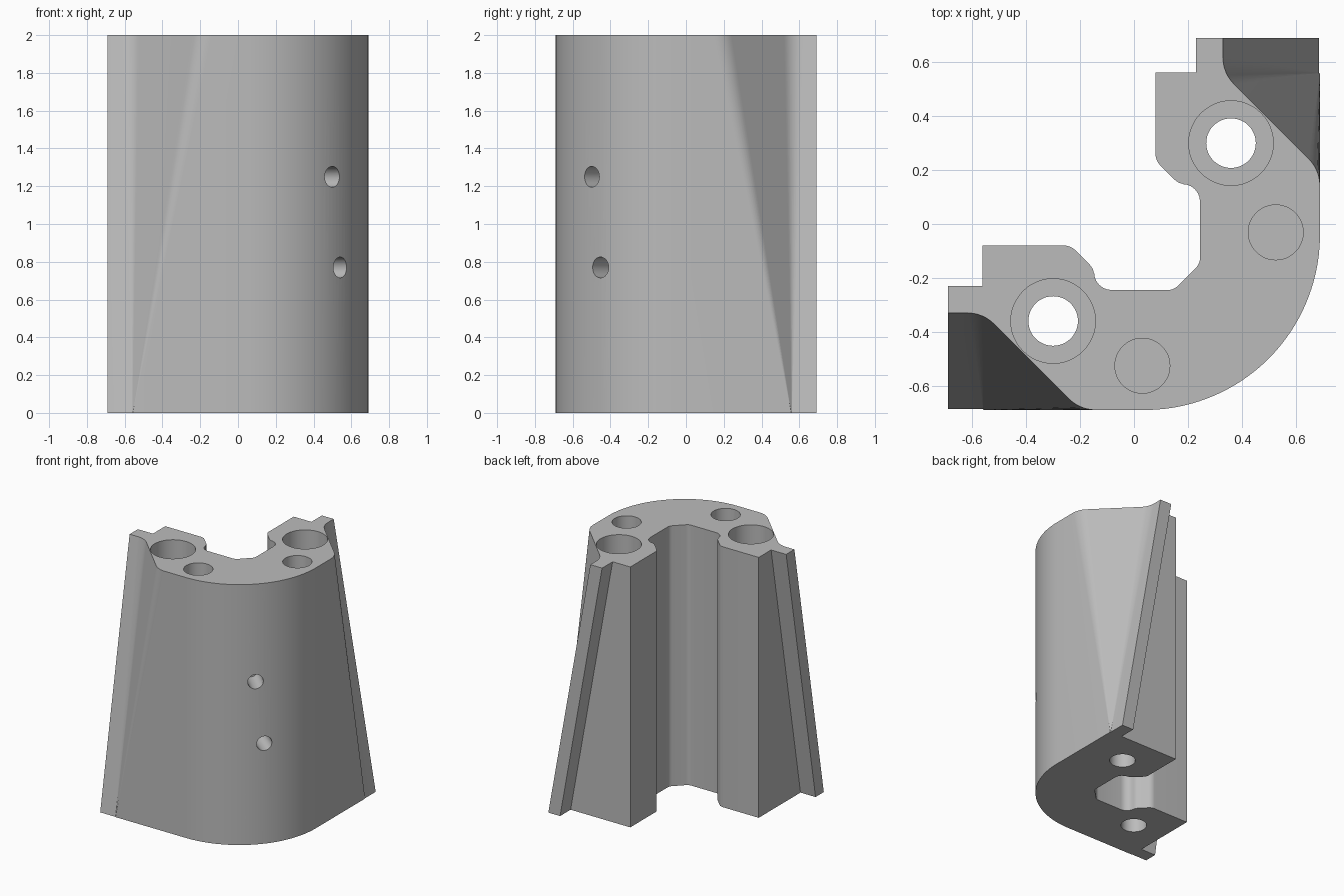
import bpy, bmesh, math
from mathutils import Vector, Matrix

cube = bpy.data.objects.get("Cube")
if cube:
    bpy.data.objects.remove(cube, do_unlink=True)

HEIGHT, EDGE = 2.0, 0.69
FIN_TOP, FIN_WIDTH = 0.33, 0.10

grey = bpy.data.materials.new("plain grey")
grey.use_nodes = True
colour = (0.5, 0.5, 0.5, 1)
grey.diffuse_color = colour
grey.node_tree.nodes["Principled BSDF"].inputs["Base Color"].default_value = colour


def rounded(points, radii, steps=6):
    """Round the corners of an open path with tangent arcs."""
    out = []
    for i, (p, r) in enumerate(zip(points, radii)):
        p = Vector(p)
        if not r:
            out.append(p)
            continue
        a = (Vector(points[i - 1]) - p).normalized()
        b = (Vector(points[i + 1]) - p).normalized()
        half = a.angle(b) / 2
        centre = p + (a + b).normalized() * (r / math.sin(half))
        start, end = p + a * r / math.tan(half), p + b * r / math.tan(half)
        u, v = start - centre, end - centre
        sweep = u.angle(v)
        for k in range(steps + 1):
            t = k / steps
            out.append(centre + (u * math.sin((1 - t) * sweep)
                                 + v * math.sin(t * sweep)) / math.sin(sweep))
    return out


def half_outline(fin):
    """Half of the section, from the outer arc around the fin to the channel."""
    t = (EDGE - fin) / (EDGE - FIN_TOP)
    c, radius = 0.04, EDGE - 0.04
    arc = [Vector((c + radius * math.cos(a), -c + radius * math.sin(a)))
           for a in [math.radians(-45 + 45 * k / 20) for k in range(21)]]
    pocket = rounded([(EDGE, -c), (EDGE, 0.56 - (EDGE - fin)),
                      (fin, 0.56), (fin, EDGE)], [0, 0.14 * t, 0.14 * t, 0])[1:]
    inner = rounded([(fin - FIN_WIDTH, EDGE), (fin - FIN_WIDTH, 0.562),
                     (0.08, 0.562), (0.08, 0.235), (0.167, 0.148),
                     (0.245, 0.148), (0.245, -0.147), (0.196, -0.196)],
                    [0, 0, 0, 0.06, 0.06, 0.065, 0.05, 0])
    return arc + pocket + inner


def section(fin):
    half = half_outline(fin)
    mirrored = [Vector((-p.y, -p.x)) for p in reversed(half)]
    return half + mirrored[1:-1]


# Tapering body lofted between the bottom and top sections
bm = bmesh.new()
low = [bm.verts.new((p.x, p.y, 0)) for p in section(EDGE - 0.003)]
high = [bm.verts.new((p.x, p.y, HEIGHT)) for p in section(FIN_TOP)]
for i in range(len(low)):
    j = (i + 1) % len(low)
    bm.faces.new((low[i], low[j], high[j], high[i]))
bm.faces.new(list(reversed(low)))
bm.faces.new(high)
bmesh.ops.recalc_face_normals(bm, faces=bm.faces[:])
mesh = bpy.data.meshes.new("curved_bracket_body")
bm.to_mesh(mesh)
bm.free()
mesh.materials.append(grey)
body = bpy.data.objects.new("curved_bracket_body", mesh)
bpy.context.collection.objects.link(body)

# Cutters for all bores
cut = bmesh.new()


def bore(a, b, radius):
    a, b = Vector(a), Vector(b)
    turn = (b - a).to_track_quat("Z", "Y").to_matrix().to_4x4()
    bmesh.ops.create_cone(cut, cap_ends=True, segments=48, radius1=radius,
                          radius2=radius, depth=(b - a).length,
                          matrix=Matrix.Translation((a + b) / 2) @ turn)


def hole_object(name):
    global cut
    data = bpy.data.meshes.new(name)
    cut.to_mesh(data)
    cut.free()
    cut = bmesh.new()
    data.materials.append(grey)
    obj = bpy.data.objects.new(name, data)
    bpy.context.collection.objects.link(obj)
    obj.hide_render = True
    obj.hide_viewport = True
    mod = body.modifiers.new(name, "BOOLEAN")
    mod.operation, mod.solver, mod.object = "DIFFERENCE", "EXACT", obj
    return obj


# Counterbored screw holes and blind top holes, mirrored over the diagonal
cutters = []
for x, y in ((0.36, 0.30), (-0.30, -0.36)):
    bore((x, y, -0.1), (x, y, HEIGHT + 0.2), 0.092)
cutters.append(hole_object("screw_hole_cutter"))
for x, y in ((0.36, 0.30), (-0.30, -0.36)):
    bore((x, y, 0.9), (x, y, HEIGHT + 0.1), 0.157)
for x, y in ((0.526, -0.031), (0.031, -0.526)):
    bore((x, y, 1.4), (x, y, HEIGHT + 0.1), 0.102)
cutters.append(hole_object("top_hole_cutter"))

# Radial holes in the curved wall
for angle, z in ((-45, 1.25), (-39.5, 0.77)):
    d = Vector((math.cos(math.radians(angle)), math.sin(math.radians(angle)), 0))
    base = Vector((0.04, -0.04, z))
    bore(base + d * 0.45, base + d * 0.75, 0.055)
cutters.append(hole_object("side_hole_cutter"))

# Apply the cuts, then smooth the rounded walls
bpy.context.view_layer.update()
graph = bpy.context.evaluated_depsgraph_get()
result = bpy.data.meshes.new_from_object(body.evaluated_get(graph))
body.modifiers.clear()
body.data = result
for obj in cutters:
    bpy.data.objects.remove(obj, do_unlink=True)
bpy.ops.object.select_all(action="DESELECT")
body.select_set(True)
bpy.context.view_layer.objects.active = body
bpy.ops.object.shade_smooth_by_angle(angle=math.radians(30))
